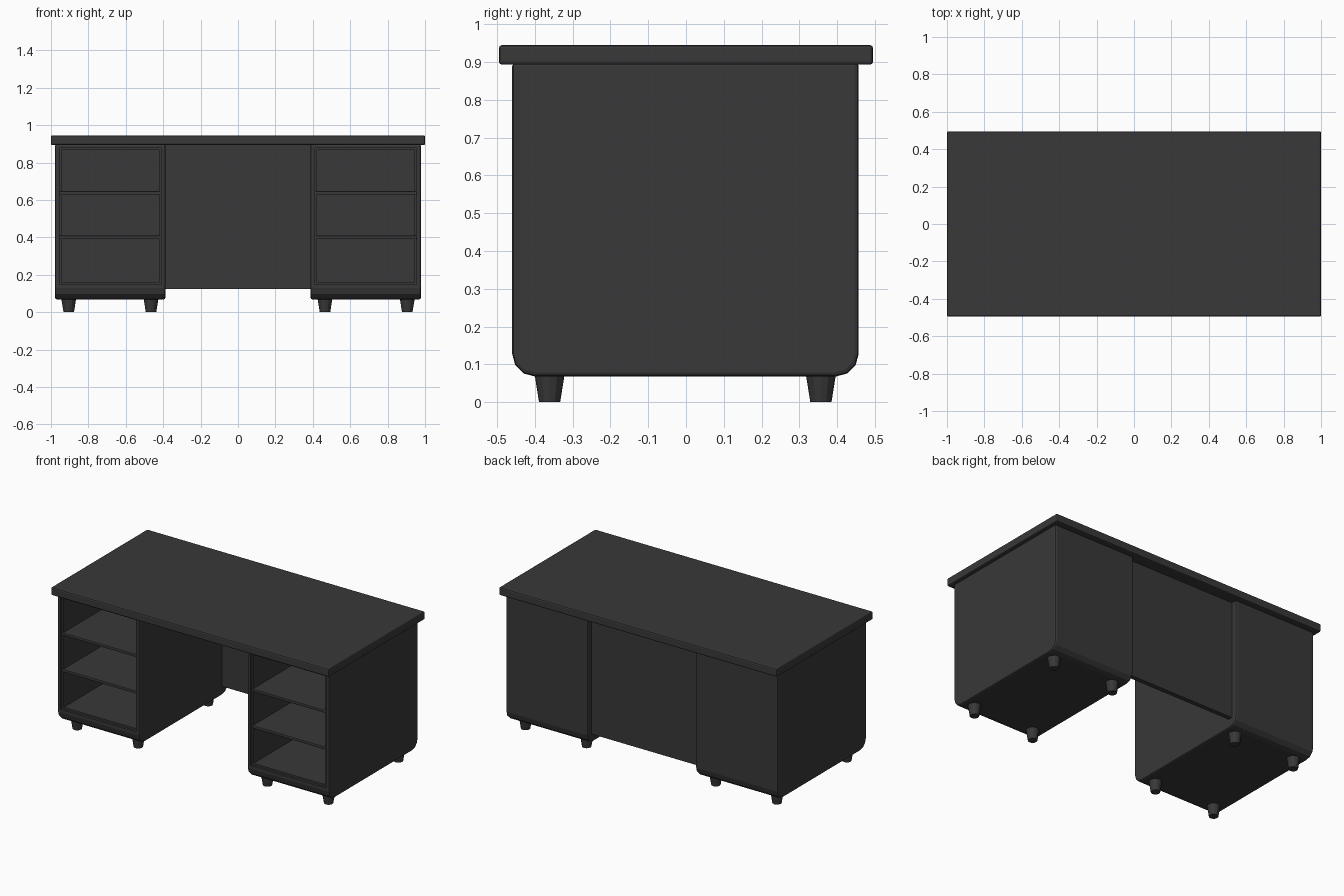
import bpy, bmesh, math

if "Cube" in bpy.data.objects:
    bpy.data.objects.remove(bpy.data.objects["Cube"])

mat = bpy.data.materials.new("dark_grey")
mat.diffuse_color = (0.04, 0.04, 0.04, 1)
mat.use_nodes = True
mat.node_tree.nodes["Principled BSDF"].inputs["Base Color"].default_value = mat.diffuse_color


def make(name, bm, bevel=0, segments=2):
    bmesh.ops.recalc_face_normals(bm, faces=bm.faces)
    mesh = bpy.data.meshes.new(name)
    bm.to_mesh(mesh)
    bm.free()
    ob = bpy.data.objects.new(name, mesh)
    bpy.context.collection.objects.link(ob)
    mesh.materials.append(mat)
    if bevel:
        m = ob.modifiers.new("bevel", 'BEVEL')
        m.width, m.segments = bevel, segments
        m.limit_method, m.angle_limit = 'ANGLE', math.radians(50)
    return ob


def box(name, x, y, z, bevel=0):
    bm = bmesh.new()
    bmesh.ops.create_cube(bm, size=1)
    for v in bm.verts:
        v.co = [a[0] if c < 0 else a[1] for c, a in zip(v.co, (x, y, z))]
    return make(name, bm, bevel)


def cut(ob, cutter):
    m = ob.modifiers.new("cut", 'BOOLEAN')
    m.operation, m.solver, m.object = 'DIFFERENCE', 'EXACT', cutter
    cutter.hide_render = True
    cutter.hide_viewport = False
    bpy.context.view_layer.objects.active = ob
    for mod in list(ob.modifiers):
        bpy.ops.object.modifier_apply(modifier=mod.name)
    bpy.data.objects.remove(cutter)


def span(side, a, b):
    return tuple(sorted((side * a, side * b)))


# Side outline of a pedestal with rounded lower corners
F, B, BOTTOM, TOP, R = -0.46, 0.457, 0.068, 0.9, 0.06
outline = [(F, TOP)]
for cy, start in ((F + R, 180), (B - R, 270)):
    for i in range(4):
        a = math.radians(start + 30 * i)
        outline.append((cy + R * math.cos(a), BOTTOM + R + R * math.sin(a)))
outline.append((B, TOP))

# Desk top and back panel
box("desk_top", (-1, 1), (-0.495, 0.495), (0.893, 0.945), 0.008)
box("back_panel", (-0.4, 0.4), (0.39, 0.42), (0.125, 0.9))

for side, label in ((-1, "left"), (1, "right")):
    # Pedestal shell
    bm = bmesh.new()
    x0, x1 = span(side, 0.388, 0.978)
    face = bm.faces.new([bm.verts.new((x0, y, z)) for y, z in outline])
    ext = bmesh.ops.extrude_face_region(bm, geom=[face])
    for v in ext["geom"]:
        if isinstance(v, bmesh.types.BMVert):
            v.co.x = x1
    shell = make(label + "_pedestal", bm, 0.011)

    # Stepped opening at the front, then the deep cavity
    cut(shell, box("rim_cutter", span(side, 0.413, 0.955), (-0.6, -0.445), (0.148, 0.878)))
    cut(shell, box("cavity_cutter", span(side, 0.423, 0.943), (-0.6, 0.42), (0.16, 0.867)))

    # Shelves
    for n, z in enumerate((0.4, 0.638)):
        box(f"{label}_shelf_{n}", span(side, 0.414, 0.954), (-0.452, 0.425),
            (z - 0.009, z + 0.009), 0.003)

    # Tapered feet
    for x in (0.465, 0.905):
        for y, end in ((-0.361, "front"), (0.357, "back")):
            bm = bmesh.new()
            bmesh.ops.create_cone(bm, cap_ends=True, segments=12,
                                  radius1=0.028, radius2=0.04, depth=0.075)
            bmesh.ops.translate(bm, verts=bm.verts, vec=(side * x, y, 0.0375))
            make(f"{label}_{end}_foot", bm)
